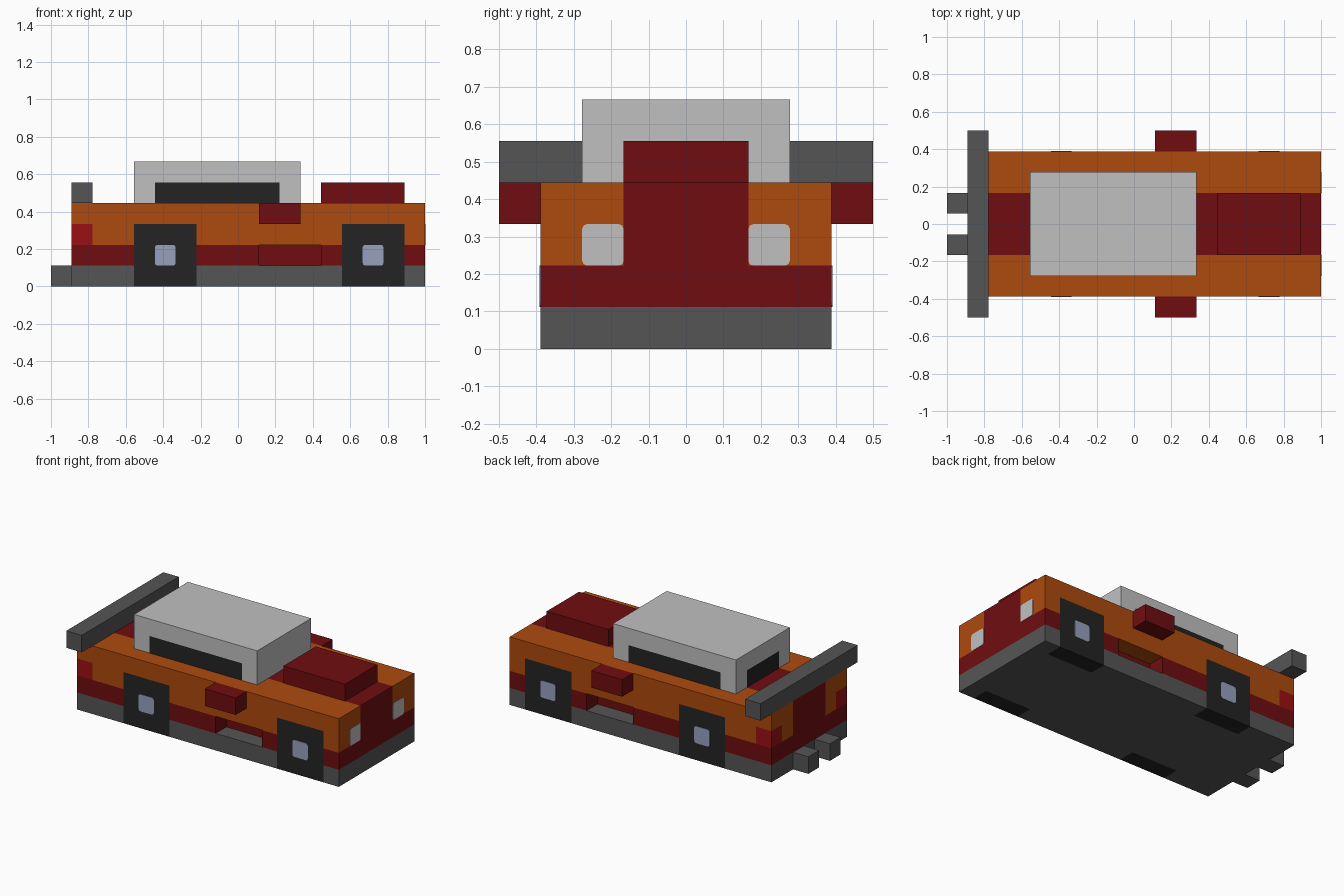
import bpy, bmesh
from mathutils import Vector

U = 1 / 9  # block size

if "Cube" in bpy.data.objects:
    bpy.data.objects.remove(bpy.data.objects["Cube"], do_unlink=True)

# Colours
COLOURS = {
    "orange_paint": (0.423, 0.069, 0.004),
    "dark_red_paint": (0.162, 0.004, 0.005),
    "dark_grey": (0.091, 0.091, 0.091),
    "black": (0.017, 0.017, 0.017),
    "light_grey": (0.527, 0.527, 0.527),
    "hub_blue_grey": (0.314, 0.352, 0.515),
    "tail_light_red": (0.328, 0.005, 0.006),
}
MATS = {}
for mat_name, rgb in COLOURS.items():
    m = bpy.data.materials.new(mat_name)
    m.use_nodes = True
    m.diffuse_color = (*rgb, 1)
    bsdf = next(n for n in m.node_tree.nodes if n.type == 'BSDF_PRINCIPLED')
    bsdf.inputs["Base Color"].default_value = (*rgb, 1)
    MATS[mat_name] = m


def box_mesh(lo, hi):
    """Box between two corners, in blocks."""
    bm = bmesh.new()
    bmesh.ops.create_cube(bm, size=1)
    lo, hi = Vector(lo), Vector(hi)
    for v in bm.verts:
        v.co = (lo + hi) / 2 + v.co * (hi - lo)
    return bm


def cut(bm, axis, values):
    """Slice the mesh at positions along one axis."""
    for value in values:
        co, no = Vector(), Vector()
        co[axis], no[axis] = value, 1
        bmesh.ops.bisect_plane(bm, geom=bm.verts[:] + bm.edges[:] + bm.faces[:],
                               plane_co=co, plane_no=no)


def finish(bm, name, colour):
    """Turn a mesh into an object; colour is a name or a rule(centre, normal)."""
    bmesh.ops.recalc_face_normals(bm, faces=bm.faces[:])
    slots = []
    for f in bm.faces:
        c = colour if isinstance(colour, str) else colour(f.calc_center_median(), f.normal)
        if c not in slots:
            slots.append(c)
        f.material_index = slots.index(c)
    bmesh.ops.scale(bm, vec=(U, U, U), verts=bm.verts[:])
    me = bpy.data.meshes.new(name)
    bm.to_mesh(me)
    bm.free()
    for s in slots:
        me.materials.append(MATS[s])
    ob = bpy.data.objects.new(name, me)
    bpy.context.collection.objects.link(ob)


def box(name, lo, hi, colour):
    finish(box_mesh(lo, hi), name, colour)


def plate(name, centre, axis, colour, radius=0.12):
    """Thin one-block square with rounded corners, facing along an axis."""
    half = Vector((0.5, 0.5, 0.5))
    half[axis] = 0.02
    bm = box_mesh(Vector(centre) - half, Vector(centre) + half)
    edges = [e for e in bm.edges
             if abs(e.verts[0].co[axis] - e.verts[1].co[axis]) > 0.01]
    bmesh.ops.bevel(bm, geom=edges, offset=radius, segments=2, profile=0.5,
                    affect='EDGES')
    finish(bm, name, colour)


# Body: one block with wheels, stripe and bands as cut faces
def body_colour(c, n):
    ax, ay = c.x, abs(c.y)
    if 1 < ax < 4 and 2.4 < ay < 3.49 and 0.9 < c.z < 2.1 and abs(n.z) > 0.5:
        return "dark_grey" if n.z > 0 else "orange_paint"   # recess floor, ceiling
    in_wheel = -5 < ax < -2 or 5 < ax < 8
    if in_wheel and c.z < 3 and ay > 2.5 and abs(n.x) < 0.5:
        return "black"
    if c.z < 1:
        return "dark_grey"
    if c.z < 2:
        return "dark_red_paint"
    if ax < -7 and 2 < c.z < 3 and ay > 2.5:
        return "tail_light_red"
    if ay < 1.5:
        return "dark_red_paint"
    return "orange_paint"


body = box_mesh((-8, -3.5, 0), (9, 3.5, 4))
cut(body, 0, (-7, -5, -2, 1, 4, 5, 8))
cut(body, 1, (-2.5, -1.5, 1.5, 2.5))
cut(body, 2, (1, 2, 3))

# Side recesses pushed one block inwards
for f in list(body.faces):
    c = f.calc_center_median()
    if abs(c.y) > 3.49 and 1 < c.x < 4 and 1 < c.z < 2:
        side = 1 if c.y > 0 else -1
        new = bmesh.ops.extrude_discrete_faces(body, faces=[f])["faces"]
        bmesh.ops.translate(body, vec=(0, -side, 0), verts=list(new[0].verts))
finish(body, "body", body_colour)


# Cabin with side and rear windows
def cabin_colour(c, n):
    side_window = abs(n.y) > 0.5 and -4 < c.x < 2 and c.z < 5
    rear_window = n.x < -0.5 and abs(c.y) < 1.5 and c.z < 5
    return "black" if side_window or rear_window else "light_grey"


cabin = box_mesh((-5, -2.5, 4), (3, 2.5, 6))
cut(cabin, 0, (-4, 2))
cut(cabin, 1, (-1.5, 1.5))
cut(cabin, 2, (5,))
finish(cabin, "cabin", cabin_colour)

# Bonnet scoop and rear spoiler
box("bonnet_scoop", (4, -1.5, 4), (8, 1.5, 5), "dark_red_paint")
box("spoiler", (-8, -4.5, 4), (-7, 4.5, 5), "dark_grey")

# Paired parts
for s, label in ((1, "left"), (-1, "right")):
    y0, y1 = sorted((3.5 * s, 4.5 * s))
    box(f"{label}_mirror", (1, y0, 3), (3, y1, 4), "dark_red_paint")
    y0, y1 = sorted((0.5 * s, 1.5 * s))
    box(f"{label}_exhaust", (-9, y0, 0), (-8, y1, 1), "dark_grey")
    plate(f"{label}_headlight", (9, 2 * s, 2.5), 0, "light_grey")
    for x, end in ((6.5, "front"), (-3.5, "rear")):
        plate(f"{label}_{end}_hub", (x, 3.5 * s, 1.5), 1, "hub_blue_grey")
